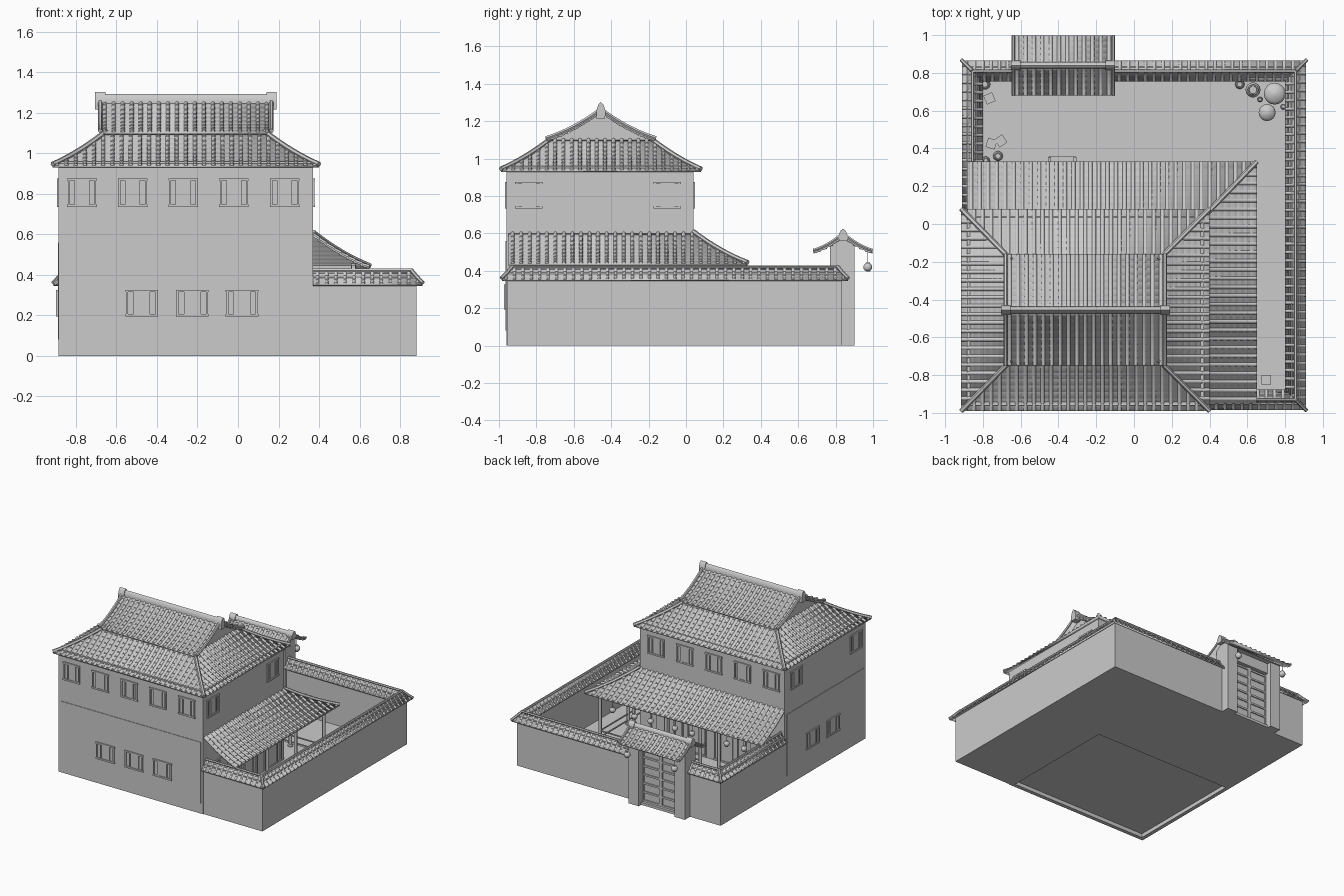
import bpy, bmesh, math
from mathutils import Vector as V

if "Cube" in bpy.data.objects:
    bpy.data.objects.remove(bpy.data.objects["Cube"])

def finish(name, bm):
    me = bpy.data.meshes.new(name)
    bm.to_mesh(me); bm.free()
    ob = bpy.data.objects.new(name, me)
    bpy.context.collection.objects.link(ob)
    return ob

def boxes(name, *bs, rot=0):
    # each box: x0, x1, y0, y1, z0, z1
    bm = bmesh.new()
    for b in bs:
        vs = bmesh.ops.create_cube(bm, size=1)['verts']
        c = V([(b[i] + b[i + 1]) / 2 for i in (0, 2, 4)])
        s = [abs(b[i + 1] - b[i]) for i in (0, 2, 4)]
        for v in vs:
            p = V([v.co[i] * s[i] for i in range(3)])
            p.xy = (p.x * math.cos(rot) - p.y * math.sin(rot), p.x * math.sin(rot) + p.y * math.cos(rot))
            v.co = c + p
    return finish(name, bm)

def prism(name, profile, x0, x1):
    # (y, z) profile extruded along x
    bm = bmesh.new()
    f = bm.faces.new([bm.verts.new((x0, y, z)) for y, z in profile])
    g = bmesh.ops.extrude_face_region(bm, geom=[f])['geom']
    bmesh.ops.translate(bm, vec=(x1 - x0, 0, 0), verts=[v for v in g if isinstance(v, bmesh.types.BMVert)])
    bmesh.ops.recalc_face_normals(bm, faces=bm.faces)
    return finish(name, bm)

def lathe(name, prof, loc, n=14):
    bm = bmesh.new()
    rings = [[bm.verts.new((loc[0] + r * math.cos(2 * math.pi * i / n), loc[1] + r * math.sin(2 * math.pi * i / n),
                            loc[2] + z)) for i in range(n)] for r, z in prof]
    for a, b in zip(rings, rings[1:]):
        for i in range(n):
            bm.faces.new((a[i], a[(i + 1) % n], b[(i + 1) % n], b[i]))
    bm.faces.new(rings[0][::-1]); bm.faces.new(rings[-1])
    return finish(name, bm)

def hip(name, p0, p1, sag, r=.013):
    # sagging tube along a roof edge
    cu = bpy.data.curves.new(name, 'CURVE')
    cu.dimensions, cu.bevel_depth, cu.bevel_resolution, cu.use_fill_caps = '3D', r, 1, True
    sp = cu.splines.new('POLY'); sp.points.add(8)
    for i, q in enumerate(sp.points):
        t = i / 8
        p = V(p0).lerp(V(p1), t); p.z += .01 - 4 * sag * t * (1 - t)
        q.co = (*p, 1)
    ob = bpy.data.objects.new(name, cu)
    bpy.context.collection.objects.link(ob)
    bpy.ops.object.select_all(action='DESELECT')
    ob.select_set(True); bpy.context.view_layer.objects.active = ob
    bpy.ops.object.convert(target='MESH')

def roof(name, ea, eb, ta, tb, z0, z1, sag=.012, rows=8, pitch=.045, r=.010):
    # one tiled slope between an eave line and a top line
    ea, eb, ta, tb = map(V, (ea, eb, ta, tb))
    e = (eb - ea).normalized(); n = V((-e.y, e.x)); d = (ta - ea).dot(n)
    if d < 0:
        return roof(name, eb, ea, tb, ta, z0, z1, sag, rows, pitch, r)
    L, a1, b1, step = (eb - ea).length, (ta - ea).dot(e), (tb - ea).dot(e), .005
    def pt(s, t, up):
        p = ea + e * s + n * d * t
        return (p.x, p.y, z0 + (z1 - z0) * t - 4 * sag * t * (1 - t) + up)
    def stations(t0, t1):
        st = [(t0, step)]
        for k in range(1, rows):
            if t0 < k / rows < t1:
                st += [(k / rows, 0), (k / rows, step)]
        return st + [(t1, 0)]
    lo, hi = lambda t: a1 * t, lambda t: L + (b1 - L) * t
    bm = bmesh.new(); prev = None
    for t, up in stations(0, 1):
        cur = [bm.verts.new(pt(s, t, up)) for s in (lo(t), hi(t))]
        if prev: bm.faces.new((prev[0], prev[1], cur[1], cur[0]))
        prev = cur
    ob = finish(name + "_sheet", bm)
    m = ob.modifiers.new("thick", 'SOLIDIFY'); m.thickness, m.offset = .012, -1
    bm = bmesh.new()
    s0, s1 = min(0, a1), max(L, b1)
    k = max(1, round((s1 - s0) / pitch))
    for i in range(k):
        s = s0 + (i + .5) * (s1 - s0) / k
        ts = [j / 60 for j in range(61) if lo(j / 60) <= s <= hi(j / 60)]
        if len(ts) < 4: continue
        prev = None
        for t, up in stations(ts[0], ts[-1]):
            cur = [bm.verts.new(pt(s + r * math.cos(a * math.pi / 4), t, up + r * math.sin(a * math.pi / 4))) for a in range(5)]
            if prev:
                for a in range(4): bm.faces.new((prev[a], cur[a], cur[a + 1], prev[a + 1]))
            else:
                bm.faces.new(cur)
            prev = cur
    bmesh.ops.recalc_face_normals(bm, faces=bm.faces)
    finish(name + "_ribs", bm)

# house shell
X0, X1, Y0, Y1 = -.885, .37, -.96, .04
boxes("house_walls", (X0, X1, Y0, Y0 + .03, 0, .96), (X0, X1, Y1 - .03, Y1, 0, .96),
      (X0, X0 + .03, Y0, Y1, 0, .96), (X1 - .03, X1, Y0, Y1, 0, .96))
boxes("house_floor", (X0 + .01, X1 - .01, Y0 + .01, Y1 - .01, .03, .05))

# windows, doors and panels laid out on a wall: a = along, o = outward
def on_wall(w, a0, a1, o0, o1, z0, z1):
    return {'S': (a0, a1, Y0 - o1, Y0 - o0, z0, z1), 'N': (a0, a1, Y1 + o0, Y1 + o1, z0, z1),
            'E': (X1 + o0, X1 + o1, a0, a1, z0, z1), 'W': (X0 - o1, X0 - o0, a0, a1, z0, z1)}[w]

def window(name, w, a, z0, z1, wd=.13, base=0):
    h, bs = wd / 2, []
    for c in (-h, -h / 2, h / 2, h):                       # stiles
        bs.append((a + c - .005, a + c + .005, base, base + .008, z0, z1))
    for z in (z0, z1):                                     # rails
        bs.append((a - h - .008, a + h + .008, base, base + .009, z - .006, z + .006))
    bs.append((a - h / 2, a + h / 2, base, base + .004, z0, z1))
    boxes(name, *[on_wall(w, *b) for b in bs])

for w, a0, a1 in (('S', -.865, .35), ('W', -.94, .02)):
    boxes("wall_panel_" + w, on_wall(w, a0, a1, 0, .004, .08, .56))
UP = (-.77, -.52, -.27, -.02, .23)
for w, cs in (('S', UP), ('N', UP), ('E', (-.84, -.1)), ('W', (-.84, -.1))):
    for a in cs: window("upper_window", w, a, .74, .87)
for w, cs in (('S', (-.475, -.225, .02)), ('W', (-.55, -.3))):
    for a in cs: window("lower_window", w, a, .2, .32, .145, .004)
for w, cs in (('N', (-.65, -.38, -.1, .17)), ('E', (-.7, -.4, -.1))):
    for a in cs: window("porch_door", w, a, .06, .36, .2)

# main hipped skirt
ex0, ex1, ey0, ey1, hx0, hx1, hy0, hy1 = -.915, .4, -.99, .08, -.65, .13, -.72, -.19
E = [(ex0, ey0), (ex1, ey0), (ex1, ey1), (ex0, ey1)]
H = [(hx0, hy0), (hx1, hy0), (hx1, hy1), (hx0, hy1)]
for i in range(4):
    j = (i + 1) % 4
    roof("skirt_roof", E[i], E[j], H[i], H[j], .935, 1.10)
    hip("skirt_hip", (*E[i], .935), (*H[i], 1.10), .012)

# upper gable
gx0, gx1, gy0, gy1, gy = -.68, .165, -.75, -.16, -.455
for y in (gy0, gy1):
    roof("gable_roof", (gx0, y), (gx1, y), (gx0, gy), (gx1, gy), 1.10, 1.255, .016)
    for x in (gx0, gx1): hip("verge", (x, y, 1.10), (x, gy, 1.255), .016, .011)
arc = [(gy0 + (gy - gy0) * t / 6, 1.09 + .155 * t / 6 - .064 * t / 6 * (1 - t / 6)) for t in range(7)]
arc += [(2 * gy - y, z) for y, z in arc[-2::-1]]
prism("gable_wall", arc, hx0, hx1)

def ridge(name, y, z, h, x0, x1):
    arch = [(-.5, 0), (-.55, .45), (-.3, .85), (0, 1), (.3, .85), (.55, .45), (.5, 0)]
    prism(name, [(y + a * .032, z + b * h) for a, b in arch], x0, x1)
    for x in (x0, x1):
        prism(name + "_end", [(y + a * .045, z - .02 + b * (h + .03)) for a, b in arch], x - .025, x + .025)
ridge("main_ridge", gy, 1.235, .058, gx0, gx1)

# porch roof on two sides
roof("porch_roof_back", (-.885, .33), (.65, .33), (-.885, .04), (.37, .04), .435, .60, .014)
roof("porch_roof_side", (.65, -.95), (.65, .33), (.37, -.95), (.37, .04), .435, .60, .014)
hip("porch_hip", (.65, .33, .435), (.37, .04, .60), .014)

# porch platform, posts, beams, rails, step
boxes("porch_platform", (-.83, .61, .04, .29, 0, .05), (.37, .61, -.905, .04, 0, .05))
bx = (-.8, -.46, -.3, .0, .28, .57)
by = (-.1, -.45, -.85)
posts = [(x, .25) for x in bx] + [(.57, y) for y in by]
for x, y in posts:
    lathe("porch_post", [(.02, 0), (.02, .015), (.012, .02), (.012, .41)], (x, y, .045), 10)
boxes("porch_beams", (-.83, .585, .24, .26, .42, .445), (.56, .58, -.93, .25, .42, .445))
rails = []
for a, b in ((-.8, -.46), (-.3, .0), (.0, .28), (.28, .57)):
    rails += [(a, b, .246, .254, z, z + .008) for z in (.08, .13)]
for a, b in ((-.1, .25), (-.45, -.1), (-.85, -.45)):
    rails += [(.566, .574, a, b, z, z + .008) for z in (.08, .13)]
boxes("porch_rails", *rails)
boxes("porch_step", (-.45, -.31, .28, .36, 0, .03), (-.455, -.44, .28, .355, 0, .05), (-.32, -.305, .28, .355, 0, .05))

def lantern(x, y, z, r, top):
    ball = [(max(.004, r * math.sin(a * math.pi / 8)), -r * math.cos(a * math.pi / 8)) for a in range(9)]
    lathe("lantern", ball, (x, y, z))
    lathe("lantern_cap", [(r * .45, -r * 1.02), (r * .45, r * 1.02)], (x, y, z), 8)
    lathe("lantern_cord", [(.002, 0), (.002, top - z)], (x, y, z), 5)
for x in (-.72, -.57, -.27, -.12, .09, .23, .42):
    lantern(x, .31, .36, .022, .44)
for x in (-.17, -.58):
    lantern(x, .972, .42, .024, .505)

# yard ground and walls
boxes("yard_ground", (-.87, .875, .04, .83, 0, .015), (.37, .875, -.95, .04, 0, .015))
boxes("yard_walls", (.83, .88, -.955, .835, 0, .39), (.37, .88, -.955, -.905, 0, .39),
      (-.885, -.83, .04, .835, 0, .39), (-.885, -.58, .785, .835, 0, .39), (-.17, .88, .785, .835, 0, .39))

# wall copings: ridge line a-b, corner flags mitre an end (sign relative to the outer side)
def coping(a, b, out, ma, mb):
    a, b, o = V(a), V(b), V(out) * .055
    u = (b - a).normalized() * .055
    for s in (1, -1):
        roof("wall_coping", a + o * s - u * ma * s, b + o * s + u * mb * s, a, b, .35, .415, .004, 3, .045, .008)
    hip("coping_ridge", (*a, .412), (*b, .412), 0, .009)
coping((.855, -.93), (.855, .81), (1, 0), 1, 1)
coping((.37, -.93), (.855, -.93), (0, -1), 0, 1)
coping((-.19, .81), (.855, .81), (0, 1), 0, 1)
coping((-.855, .81), (-.56, .81), (0, 1), 1, 0)
coping((-.855, .04), (-.855, .81), (-1, 0), 0, 1)
for x, y, sx, sy in ((.855, -.93, 1, -1), (.855, .81, 1, 1), (-.855, .81, -1, 1)):
    hip("coping_hip", (x + .058 * sx, y + .058 * sy, .35), (x, y, .415), .003, .01)

# gate
boxes("gate_piers", (-.62, -.53, .77, .90, 0, .54), (-.22, -.13, .77, .90, 0, .54))
boxes("gate_lintel", (-.62, -.13, .8, .87, .45, .56), (-.53, -.22, .8, .87, 0, .02))
leaf = [(-.53, -.22, .83, .842, .02, .45)]
for x in (-.53, -.381, -.369, -.22):
    leaf.append((x - .008, x + .008, .825, .85, .02, .45))
for i in range(7):
    leaf.append((-.53, -.22, .825, .85, .02 + i * .068, .034 + i * .068))
boxes("gate_door", *leaf)
for y in (.68, .998):
    roof("gate_roof", (-.64, y), (-.11, y), (-.64, .84), (-.11, .84), .5, .592, .012, 5)
    for x in (-.64, -.11): hip("gate_verge", (x, y, .5), (x, .84, .592), .012, .009)
prism("gate_gable", [(.76, .53), (.84, .585), (.92, .53)], -.62, -.13)
ridge("gate_ridge", .84, .58, .035, -.625, -.125)

# yard clutter
pot = [(.6, 0), (.9, .5), (1, 1), (.8, 1.6), (.65, 1.75), (.72, 1.9), (.55, 1.9), (.5, 1.5)]
for x, y, r in ((.63, .71, .04), (.56, .74, .025), (-.79, .74, .03), (-.72, .36, .026), (-.785, .335, .022),
                (.667, .66, .014), (.79, .62, .014)):
    lathe("jar", [(a * r, b * r) for a, b in pot], (x, y, .015))
for x, y, r in ((.745, .69, .058), (.705, .59, .045)):
    lathe("basket", [(r * .8, 0), (r, .05), (r, .075), (r * .75, .09), (r * .1, .1)], (x, y, .015), 16)
for x, y, a in ((-.765, .665, .4), (-.755, .425, -.3), (-.705, .44, .6)):
    boxes("crate", (x - .025, x + .025, y - .025, y + .025, .015, .065), rot=a)
boxes("stone_lamp", (.675, .725, -.85, -.8, .015, .03), (.69, .71, -.835, -.815, .03, .09),
      (.682, .718, -.843, -.807, .09, .125), (.675, .725, -.85, -.8, .125, .135))

# smooth the rounded parts, keep edges sharp
bpy.ops.object.select_all(action='SELECT')
bpy.context.view_layer.objects.active = bpy.context.selected_objects[0]
bpy.ops.object.shade_smooth_by_angle(angle=math.radians(46))
